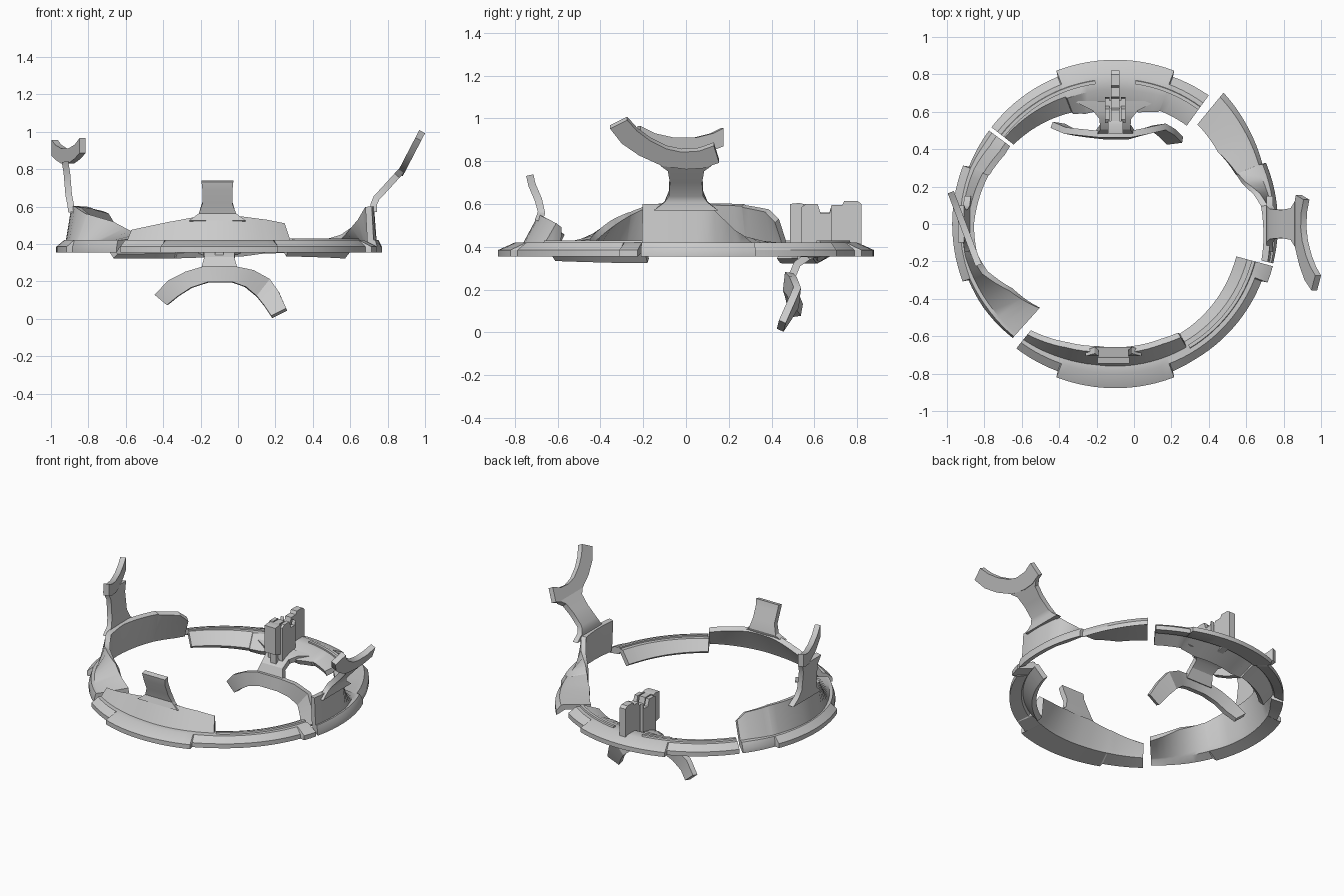
import bpy, bmesh, math
from mathutils import Vector

CX = -0.1     # ring centre in x
T = 0.035     # plate thickness


def finish(name, bm, thick=0):
    bmesh.ops.recalc_face_normals(bm, faces=bm.faces)
    me = bpy.data.meshes.new(name)
    bm.to_mesh(me)
    bm.free()
    ob = bpy.data.objects.new(name, me)
    bpy.context.collection.objects.link(ob)
    bpy.ops.object.select_all(action='DESELECT')
    ob.select_set(True)
    bpy.context.view_layer.objects.active = ob
    if thick:
        mod = ob.modifiers.new("thickness", 'SOLIDIFY')
        mod.thickness = thick
        mod.offset = 0
        bpy.ops.object.modifier_apply(modifier=mod.name)
    bpy.ops.object.shade_smooth_by_angle(angle=math.radians(30))
    return ob


def sweep(name, keys, profile, step=3):
    """Sweep a changing (r, z) profile round the ring; keys = (angle, params...)."""
    rows = []
    for a, b in zip(keys, keys[1:]):
        n = max(1, round((b[0] - a[0]) / step))
        rows += [[p + (q - p) * i / n for p, q in zip(a, b)] for i in range(n)]
    rows.append(keys[-1])
    bm = bmesh.new()
    rings = []
    for ang, *par in rows:
        c, s = math.cos(math.radians(ang)), math.sin(math.radians(ang))
        rings.append([bm.verts.new((CX + r * c, r * s, z)) for r, z in profile(*par)])
    m = len(rings[0])
    for A, B in zip(rings, rings[1:]):
        for i in range(m):
            j = (i + 1) % m
            bm.faces.new((A[i], A[j], B[j], B[i]))
    bm.faces.new(rings[0])
    bm.faces.new(rings[-1])
    return finish(name, bm)


def rim(ro, rc, rb, rt, zt):
    """Outer lip, flat top, then a plate from the bend (rb) to its free edge (rt, zt)."""
    d = Vector((rt - rb, zt - 0.42)).normalized() * T
    nr, nz = -d.y, d.x
    return [(ro, .355), (ro, .385), (rc, .42), (rb, .42), (rt, zt),
            (rt + nr, zt + nz), (rb + nr, .42 + nz), (rb + nr + .01, .38)]


def strip(name, rows, thick=T):
    """Plate through pairs of edge points."""
    bm = bmesh.new()
    vs = [[bm.verts.new(p) for p in row] for row in rows]
    for a, b in zip(vs, vs[1:]):
        bm.faces.new((a[0], a[1], b[1], b[0]))
    return finish(name, bm, thick)


def block(name, prof, x0, x1):
    """Extrude a (y, z) outline along x."""
    bm = bmesh.new()
    f = bm.faces.new([bm.verts.new((x0, y, z)) for y, z in prof])
    g = bmesh.ops.extrude_face_region(bm, geom=[f])
    bmesh.ops.translate(bm, vec=(x1 - x0, 0, 0),
                        verts=[v for v in g['geom'] if isinstance(v, bmesh.types.BMVert)])
    # close the starting side if the extrusion consumed it
    bmesh.ops.holes_fill(bm, edges=[e for e in bm.edges if e.is_boundary], sides=0)
    return finish(name, bm)


# Four ring segments: (angle, lip radius, top radius, bend radius, edge radius, edge z)
sweep("rim_right", [
    (-14, .87, .86, .85, .84, .60), (0, .87, .85, .84, .825, .60), (7, .87, .85, .84, .82, .60),
    (12, .87, .85, .83, .79, .54), (18, .87, .85, .82, .73, .48), (22, .87, .85, .82, .71, .455),
    (22.4, .85, .83, .81, .705, .45), (35, .875, .85, .82, .67, .42), (50.5, .91, .88, .85, .69, .40)], rim)
sweep("rim_back", [
    (54, .85, .80, .74, .65, .385), (68.6, .845, .80, .73, .65, .38), (69, .878, .80, .73, .64, .38),
    (78, .878, .80, .72, .61, .365), (105, .878, .80, .72, .61, .355), (111, .878, .80, .72, .63, .35),
    (111.4, .845, .80, .73, .64, .35), (142, .84, .80, .75, .69, .345)], rim)
sweep("rim_left", [
    (143.5, .84, .82, .79, .73, .53), (148, .84, .82, .79, .73, .575), (158.6, .84, .83, .81, .755, .595),
    (159, .872, .83, .81, .76, .60), (180, .872, .83, .82, .79, .605), (192, .872, .83, .82, .79, .60),
    (200.6, .872, .83, .81, .76, .56), (201, .84, .83, .81, .755, .56), (212, .835, .82, .80, .67, .52),
    (228, .82, .81, .79, .605, .435)], rim)
sweep("rim_front", [
    (231.5, .85, .81, .79, .755, .475), (248.6, .845, .80, .77, .71, .52), (249, .878, .80, .77, .71, .52),
    (262, .878, .80, .76, .69, .55), (278, .878, .80, .76, .69, .55), (291, .878, .80, .76, .69, .53),
    (291.4, .845, .80, .76, .69, .53), (300, .84, .80, .76, .70, .51), (300.4, .84, .80, .73, .68, .355),
    (338.6, .84, .80, .73, .67, .345), (339, .872, .80, .73, .67, .345), (345, .872, .80, .73, .67, .345)], rim)

# Raised tracks on the flat parts of the rim
for name, a, b in (("track_back_right", 54, 82), ("track_back_left", 98, 142), ("track_front", 301, 345)):
    sweep(name, [(a, .755), (b, .755)],
          lambda r: [(r, .41), (r, .43), (r + .018, .43), (r + .024, .41)])

# Right arm: flared stem with a leaning crescent
stem = [(.725, .57, .15), (.725, .61, .10), (.74, .645, .08), (.80, .71, .075), (.85, .765, .085), (.872, .79, .12)]
strip("right_stem", [((x, -w, z), (x, w, z)) for x, z, w in stem])


def lean(y, z):
    return (.865 + (z - .77) * .52, y, z)


upper = [(-.275, 1.0), (-.23, .95), (-.17, .905), (-.09, .865), (-.02, .85), (.06, .855), (.13, .88)]
lower = [(-.355, .96), (-.30, .89), (-.22, .835), (-.11, .785), (0, .77), (.08, .775), (.155, .80)]
strip("right_crescent", [(lean(*u), lean(*l)) for u, l in zip(upper, lower)])

# Left arm: stem with a crescent set slightly across it
stem = [(-.89, .57, .15), (-.895, .61, .10), (-.905, .66, .08), (-.915, .78, .075), (-.925, .84, .10)]
strip("left_stem", [((x, -w, z), (x, w, z)) for x, z, w in stem])
rows = []
for y, zu, zl in ((-.22, .965, .885), (-.15, .93, .855), (-.06, .91, .83),
                  (.04, .91, .83), (.12, .93, .85), (.17, .955, .87)):
    rows.append(((-.915 - .38 * y, y, zu), (-.915 - .38 * y, y, zl)))
strip("left_crescent", rows)

# Front tab: filleted stem rising from the front wall
stem = [(-.69, .52, .15), (-.675, .56, .10), (-.69, .62, .08), (-.72, .69, .08), (-.73, .735, .085)]
strip("front_tab", [((-.11 - w, y, z), (-.11 + w, y, z)) for y, z, w in stem])

# Back hanger: stem dropping below the rim to a wavy crescent
stem = [(.66, .38, .22), (.61, .37, .12), (.57, .355, .085), (.52, .32, .08), (.49, .25, .10)]
strip("back_stem", [((CX - w, y, z), (CX + w, y, z)) for y, z, w in stem])
upper = [(-.44, .13), (-.37, .205), (-.28, .25), (-.18, .28), (-.02, .28), (.08, .26), (.17, .21), (.22, .14), (.26, .05)]
lower = [(-.375, .075), (-.32, .12), (-.25, .165), (-.16, .195), (-.03, .195), (.04, .17), (.10, .12), (.14, .07), (.18, .01)]
ys = (.53, .50, .49, .48, .48, .50, .52, .49, .45)
strip("back_crescent", [((u[0], y, u[1]), (l[0], y - .01, l[1])) for u, l, y in zip(upper, lower, ys)])

# Clip standing on the back of the rim: central slab, side jaws and front pad
block("clip_slab", [(.52, .34), (.82, .39), (.82, .60), (.80, .615), (.74, .615), (.73, .595), (.68, .595),
                    (.67, .56), (.62, .56), (.61, .60), (.52, .60)], -.122, -.078)
jaw = [(.54, .36), (.68, .40), (.68, .585), (.67, .555), (.63, .555), (.615, .60), (.56, .60), (.54, .585)]
block("clip_jaw_left", jaw, -.155, -.13)
block("clip_jaw_right", jaw, -.07, -.045)
block("clip_bridge", [(.54, .37), (.66, .40), (.66, .55), (.54, .55)], -.14, -.06)
block("clip_pad", [(.485, .42), (.55, .40), (.55, .60), (.53, .605), (.485, .60)], -.14, -.06)
